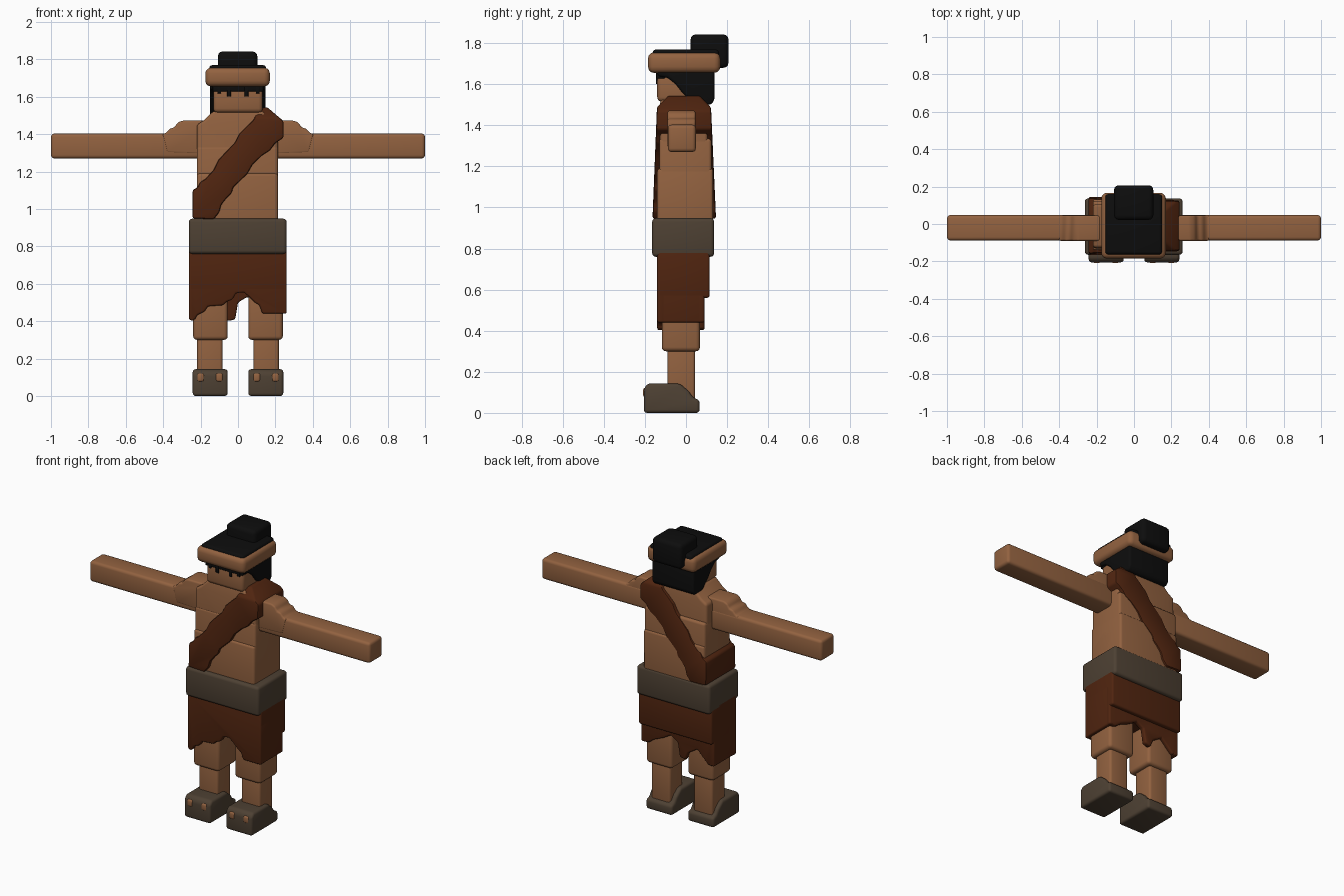
import bpy, bmesh, math
from mathutils import Vector


def material(name, rgb):
    m = bpy.data.materials.new(name)
    m.diffuse_color = (*rgb, 1)
    return m


SKIN = material("tan skin", (0.29, 0.122, 0.051))
CLOTH = material("rust brown cloth", (0.08, 0.018, 0.005))
LEATHER = material("grey brown leather", (0.075, 0.052, 0.033))
HAIR = material("black hair", (0.004, 0.004, 0.004))


def finish(bm, name, mat, bevel, segments=3):
    bmesh.ops.recalc_face_normals(bm, faces=bm.faces)
    if bevel:
        edges = [e for e in bm.edges if e.is_manifold and e.calc_face_angle(0) > 0.3]
        bmesh.ops.bevel(bm, geom=edges, offset=bevel, segments=segments, profile=0.5,
                        affect='EDGES', clamp_overlap=True)
    me = bpy.data.meshes.new(name)
    bm.to_mesh(me)
    bm.free()
    me.materials.append(mat)
    for p in me.polygons:
        p.use_smooth = True
    me.set_sharp_from_angle(angle=math.radians(35))
    ob = bpy.data.objects.new(name, me)
    bpy.context.collection.objects.link(ob)
    return ob


def prism_mesh(pts, axis, lo, hi):
    """Extrude an outline: (x, z) along y, or (y, z) along x."""
    bm = bmesh.new()
    place = (lambda p, d: (p[0], d, p[1])) if axis == 'y' else (lambda p, d: (d, p[0], p[1]))
    a = [bm.verts.new(place(p, lo)) for p in pts]
    b = [bm.verts.new(place(p, hi)) for p in pts]
    bm.faces.new(a)
    bm.faces.new(b[::-1])
    n = len(pts)
    for i in range(n):
        j = (i + 1) % n
        bm.faces.new((a[i], b[i], b[j], a[j]))
    return bm


def prism(name, mat, pts, axis, lo, hi, bevel=0.01):
    return finish(prism_mesh(pts, axis, lo, hi), name, mat, bevel)


def box(name, mat, x, y, z, bevel=0.015):
    pts = [(x[0], z[0]), (x[1], z[0]), (x[1], z[1]), (x[0], z[1])]
    return prism(name, mat, pts, 'y', y[0], y[1], bevel)


def span(s, a, b):
    return tuple(sorted((s * a, s * b)))


# arms, shoulders, legs and shoes, both sides
for s, side in ((-1, "left"), (1, "right")):
    box(side + "_arm", SKIN, span(s, 0.15, 1.0), (-0.088, 0.048), (1.27, 1.403), 0.018)
    shoulder = [(0.12, 1.29), (0.38, 1.30), (0.405, 1.40), (0.385, 1.405), (0.365, 1.43),
                (0.34, 1.435), (0.325, 1.46), (0.30, 1.472), (0.12, 1.472)]
    prism(side + "_shoulder", SKIN, [(s * x, z) for x, z in shoulder], 'y', -0.09, 0.046, 0.012)
    box(side + "_thigh", SKIN, span(s, 0.055, 0.24), (-0.118, 0.068), (0.30, 0.60), 0.02)
    box(side + "_shin", SKIN, span(s, 0.083, 0.218), (-0.09, 0.045), (0.05, 0.34), 0.015)
    shoe = [(-0.205, 0.0), (0.066, 0.0), (0.066, 0.063), (0.035, 0.073), (0.015, 0.105),
            (-0.01, 0.125), (-0.03, 0.143), (-0.185, 0.143), (-0.205, 0.12)]
    prism(side + "_shoe", LEATHER, shoe, 'x', *span(s, 0.055, 0.242), 0.016)
    for x in (0.10, 0.2):
        box(side + "_toe", SKIN, (s * x - 0.02, s * x + 0.02), (-0.209, -0.16), (0.075, 0.122), 0.012)

# torso: belly, chest and sloping neck base
box("belly", SKIN, (-0.22, 0.213), (-0.14, 0.132), (0.85, 1.19), 0.015)
box("chest", SKIN, (-0.22, 0.213), (-0.13, 0.124), (0.95, 1.335), 0.015)
prism("upper_chest", SKIN, [(-0.22, 1.1), (0.213, 1.1), (0.213, 1.45), (0.18, 1.475), (0.13, 1.525),
                            (-0.13, 1.525), (-0.18, 1.475), (-0.22, 1.45)],
      'y', -0.126, 0.105, 0.015)

# diagonal sash wrapped around the torso, with ragged edges
upper = [(-0.243, 1.10), (-0.175, 1.16), (-0.06, 1.31), (0.05, 1.445), (0.13, 1.54)]
lower = [(0.243, 1.38), (0.127, 1.285), (0.0, 1.14), (-0.06, 1.06), (-0.13, 0.945)]


def ragged(line):
    out = []
    for a, b in zip(line, line[1:]):
        a, b = Vector(a), Vector(b)
        nrm = Vector((b.y - a.y, a.x - b.x)).normalized() * 0.006
        out += [a, a.lerp(b, 0.35) + nrm, a.lerp(b, 0.65) - nrm]
    return [tuple(p) for p in out] + [line[-1]]


outline = ragged(upper) + [(0.155, 1.545), (0.243, 1.47)] + ragged(lower) + [(-0.243, 0.95)]
bm = prism_mesh(outline, 'y', -1, 1)
for v in bm.verts:  # front and back lean inwards towards the shoulder
    h = v.co.z - 0.95
    v.co.y = -0.163 + 0.04 * h if v.co.y < 0 else 0.146 - 0.045 * h
for co, no in (((0, -0.14, 1.49), (0, -1, 1)), ((0, 0.115, 1.495), (0, 1, 1))):
    cut = bmesh.ops.bisect_plane(bm, geom=bm.verts[:] + bm.edges[:] + bm.faces[:],
                                 plane_co=co, plane_no=no, clear_outer=True)
    rim = [e for e in bm.edges if e.is_boundary]
    if rim:
        bmesh.ops.holes_fill(bm, edges=rim, sides=0)
finish(bm, "sash", CLOTH, 0.01, 2)

# belt
box("belt", LEATHER, (-0.263, 0.26), (-0.165, 0.137), (0.76, 0.948), 0.018)

# skirt body with ragged hanging panels
box("skirt", CLOTH, (-0.263, 0.26), (-0.14, 0.115), (0.56, 0.80), 0.012)
front = [(-0.263, 0.78), (-0.263, 0.41), (-0.24, 0.40), (-0.215, 0.435), (-0.18, 0.45),
         (-0.16, 0.48), (-0.08, 0.485), (-0.06, 0.505), (-0.03, 0.515), (-0.01, 0.55), (0.03, 0.555),
         (0.06, 0.53), (0.09, 0.50), (0.115, 0.485), (0.13, 0.44), (0.26, 0.44), (0.26, 0.78)]
prism("skirt_front_panel", CLOTH, front, 'y', -0.14, -0.10, 0.01)
back = [(0.26, 0.70), (0.26, 0.44), (0.21, 0.44), (0.17, 0.47), (0.10, 0.50), (0.05, 0.53),
        (0.0, 0.50), (-0.015, 0.41), (-0.055, 0.40), (-0.075, 0.45), (-0.14, 0.49),
        (-0.19, 0.44), (-0.22, 0.41), (-0.263, 0.42), (-0.263, 0.70)]
prism("skirt_back_panel", CLOTH, back, 'y', 0.055, 0.09, 0.01)
for x, low, side in (((-0.263, -0.225), 0.41, "left"), ((0.225, 0.26), 0.44, "right")):
    box("skirt_" + side + "_panel", CLOTH, x, (-0.14, 0.09), (low, 0.70), 0.01)

# head: face, hair with fringe, headband and bun
box("face", SKIN, (-0.132, 0.132), (-0.14, 0.08), (1.515, 1.65), 0.022)
hair = [(-0.138, 1.69), (0.138, 1.69), (0.138, 1.52), (0.12, 1.50), (0.04, 1.50), (0.015, 1.53),
        (-0.015, 1.555), (-0.05, 1.60), (-0.09, 1.632), (-0.138, 1.64)]
prism("hair_sides", HAIR, hair, 'x', -0.15, 0.148, 0.012)
box("fringe", HAIR, (-0.135, 0.135), (-0.145, -0.10), (1.628, 1.68), 0.006)
for x in (-0.1, -0.048, 0.045, 0.105):
    low = 1.60 if abs(x) < 0.08 else 1.618
    box("fringe_lock", HAIR, (x - 0.01, x + 0.01), (-0.146, -0.11), (low, 1.66), 0.003)
box("headband", SKIN, (-0.175, 0.17), (-0.185, 0.167), (1.655, 1.755), 0.03)
box("hair_top", HAIR, (-0.153, 0.15), (-0.163, 0.16), (1.70, 1.769), 0.016)
box("hair_bun", HAIR, (-0.107, 0.103), (0.022, 0.207), (1.68, 1.842), 0.025)
